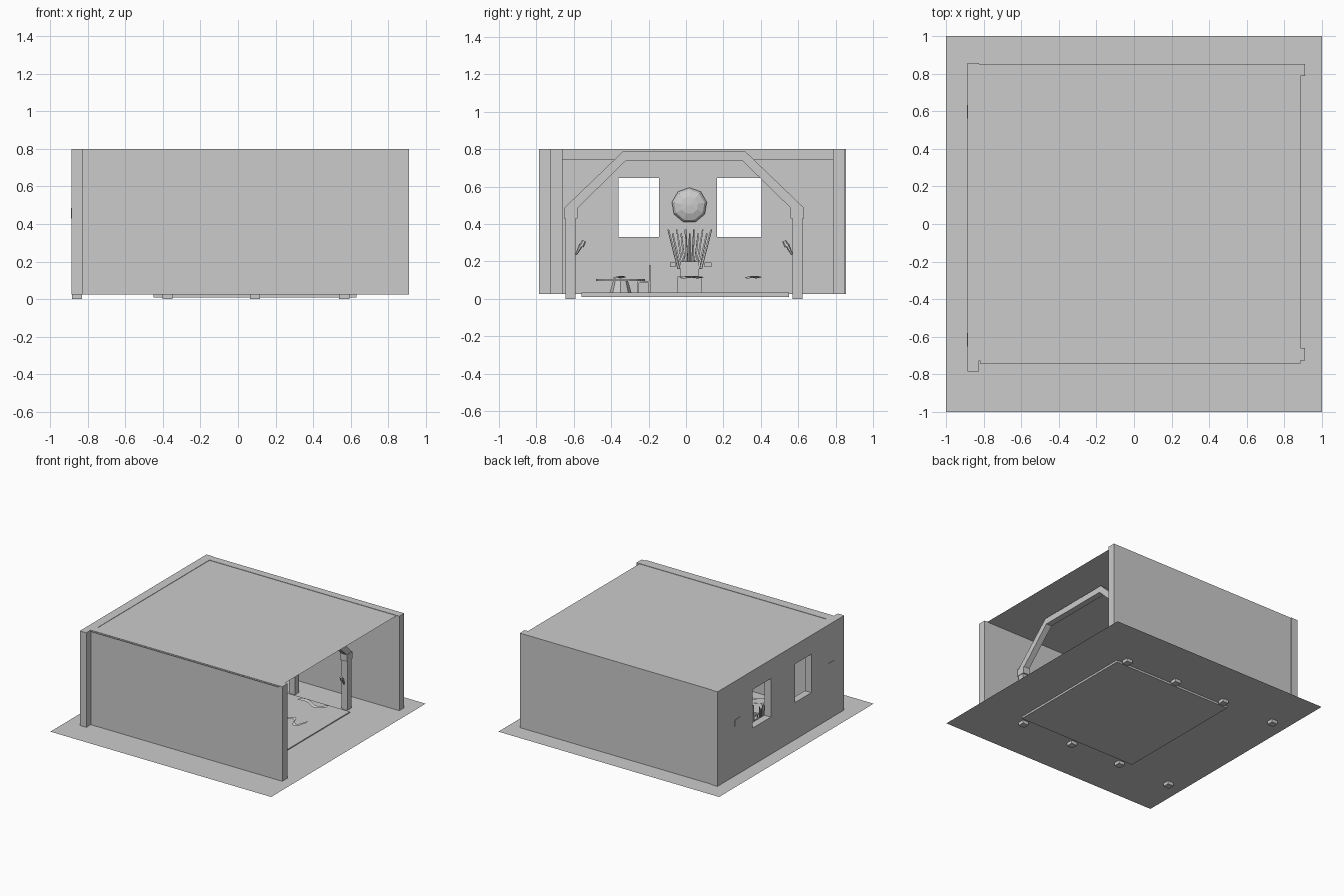
import bpy, bmesh, math
from mathutils import Vector

if "Cube" in bpy.data.objects:
    bpy.data.objects.remove(bpy.data.objects["Cube"])


def finish(name, bm):
    me = bpy.data.meshes.new(name)
    bm.to_mesh(me)
    bm.free()
    ob = bpy.data.objects.new(name, me)
    bpy.context.collection.objects.link(ob)
    return ob


def add_box(bm, x, y, z):
    vs = bmesh.ops.create_cube(bm, size=1)['verts']
    for v in vs:
        v.co = Vector([(r[0] + r[1]) / 2 + c * (r[1] - r[0]) for r, c in zip((x, y, z), v.co)])


def boxes(name, *parts):
    bm = bmesh.new()
    for p in parts:
        add_box(bm, *p)
    return finish(name, bm)


def plane(name, x, y, z):
    bm = bmesh.new()
    bm.faces.new([bm.verts.new((a, b, z)) for a, b in
                  ((x[0], y[0]), (x[1], y[0]), (x[1], y[1]), (x[0], y[1]))])
    return finish(name, bm)


def add_prism(bm, outline, x0, x1):
    # extrude a closed (y, z) outline along x
    f = bm.faces.new([bm.verts.new((x0, y, z)) for y, z in outline])
    ext = bmesh.ops.extrude_face_region(bm, geom=[f])
    for v in ext['geom']:
        if isinstance(v, bmesh.types.BMVert):
            v.co.x = x1


def add_rod(bm, a, b, r1, r2, seg=4):
    a, b = Vector(a), Vector(b)
    d = b - a
    rot = d.to_track_quat('Z', 'Y').to_matrix().to_4x4()
    rot.translation = (a + b) / 2
    bmesh.ops.create_cone(bm, cap_ends=True, segments=seg, radius1=r1, radius2=r2,
                          depth=d.length, matrix=rot)


G = 0.026  # ground level
plane("ground", (-1, 1), (-1, 1), G)
plane("roof", (-0.82, 0.885), (-0.743, 0.79), 0.797)

# side walls
boxes("front_wall", ((-0.825, 0.91), (-0.727, -0.66), (G, 0.8)))
boxes("rear_wall", ((-0.825, 0.91), (0.787, 0.85), (G, 0.8)))

# end wall built around two window openings
X = (-0.884, -0.825)
boxes("end_wall",
      (X, (-0.785, 0.855), (G, 0.33)),
      (X, (-0.785, 0.855), (0.645, 0.8)),
      (X, (-0.785, -0.36), (0.33, 0.645)),
      (X, (-0.145, 0.165), (0.33, 0.645)),
      (X, (0.405, 0.855), (0.33, 0.645)))
boxes("end_wall_beam", ((-0.825, -0.81), (-0.66, 0.787), (0.745, 0.8)))

# raised floor panel
boxes("floor_panel", ((-0.45, 0.63), (-0.56, 0.55), (0.01, 0.034)))

# timber arches with posts, capitals, braces and a collar beam
YC = -0.01
for i, x in enumerate((0.565, 0.09, -0.375, -0.856)):
    bm = bmesh.new()
    for s in (-1, 1):
        def span(a, b):
            return tuple(sorted((YC + s * a, YC + s * b)))
        add_box(bm, (x - 0.027, x + 0.027), span(0.58, 0.634), (0, 0.43))
        add_box(bm, (x - 0.031, x + 0.031), span(0.57, 0.642), (0.43, 0.485))
        add_prism(bm, [(YC + s * y, z) for y, z in
                       ((0.642, 0.485), (0.57, 0.485), (0.31, 0.74), (0.325, 0.79))],
                  x - 0.025, x + 0.025)
    add_box(bm, (x - 0.025, x + 0.025), (YC - 0.325, YC + 0.325), (0.74, 0.79))
    bmesh.ops.recalc_face_normals(bm, faces=bm.faces)
    finish(f"arch_{i + 1}", bm)

# torches leaning off the posts
for i, x in enumerate((0.565, 0.09, -0.375)):
    bm = bmesh.new()
    for s in (-1, 1):
        add_rod(bm, (x, YC + s * 0.578, 0.235), (x, YC + s * 0.55, 0.29), 0.005, 0.012, 6)
        add_rod(bm, (x, YC + s * 0.55, 0.28), (x, YC + s * 0.535, 0.31), 0.014, 0.011, 6)
    finish(f"torches_{i + 1}", bm)

# high seat with a fan of blades for its back
boxes("throne_seat",
      ((-0.74, -0.6), (-0.045, 0.085), (0.034, 0.12)),
      ((-0.74, -0.72), (-0.03, 0.07), (0.12, 0.2)),
      ((-0.73, -0.61), (-0.085, -0.055), (0.17, 0.195)),
      ((-0.73, -0.61), (0.1, 0.135), (0.17, 0.195)))
bm = bmesh.new()
for i in range(11):
    t = i / 5 - 1
    add_rod(bm, (-0.73, 0.02 + t * 0.06, 0.16), (-0.76, 0.02 + t * 0.115, 0.37 - 0.02 * (i % 2)),
            0.007, 0.005)
finish("throne_blades", bm)

# faceted shield on the end wall
bm = bmesh.new()
bmesh.ops.create_uvsphere(bm, u_segments=9, v_segments=6, radius=0.095)
for v in bm.verts:
    v.co = Vector((-0.81 + v.co.z * 0.4, 0.018 + v.co.x, 0.5 + v.co.y))
bmesh.ops.recalc_face_normals(bm, faces=bm.faces)
finish("wall_shield", bm)

# round table on a tapered pedestal
bm = bmesh.new()
add_rod(bm, (-0.44, -0.35, 0.095), (-0.44, -0.35, 0.107), 0.13, 0.13, 16)
add_rod(bm, (-0.44, -0.35, 0.034), (-0.44, -0.35, 0.095), 0.058, 0.04, 8)
finish("table", bm)

# chair beside the table
boxes("chair",
      ((-0.48, -0.4), (-0.26, -0.19), (0.085, 0.095)),
      ((-0.48, -0.4), (-0.197, -0.189), (0.095, 0.18)),
      *[((x, x + 0.01), (y, y + 0.01), (0.034, 0.085)) for x in (-0.48, -0.41) for y in (-0.26, -0.2)])


# thin wavy strips hanging just above the floor
def strip(name, pts, w):
    bm = bmesh.new()
    n = len(pts)
    rows = [[bm.verts.new((x, y - w / 2, z)), bm.verts.new((x, y + w / 2, z + 0.006))]
            for x, y, z in pts]
    for i in range(n - 1):
        bm.faces.new((rows[i][0], rows[i][1], rows[i + 1][1], rows[i + 1][0]))
    finish(name, bm)


for i, (x, y, ln, a) in enumerate(((0.42, 0.36, 0.25, 0.03), (0.5, 0.03, 0.16, 0.05),
                                   (-0.44, -0.355, 0.12, 0.02))):
    strip(f"wavy_strip_{i + 1}",
          [(x + (k / 12 - 0.5) * ln, y + a * math.sin(k * 0.6), 0.113 + 0.004 * math.cos(k))
           for k in range(13)], 0.03)
